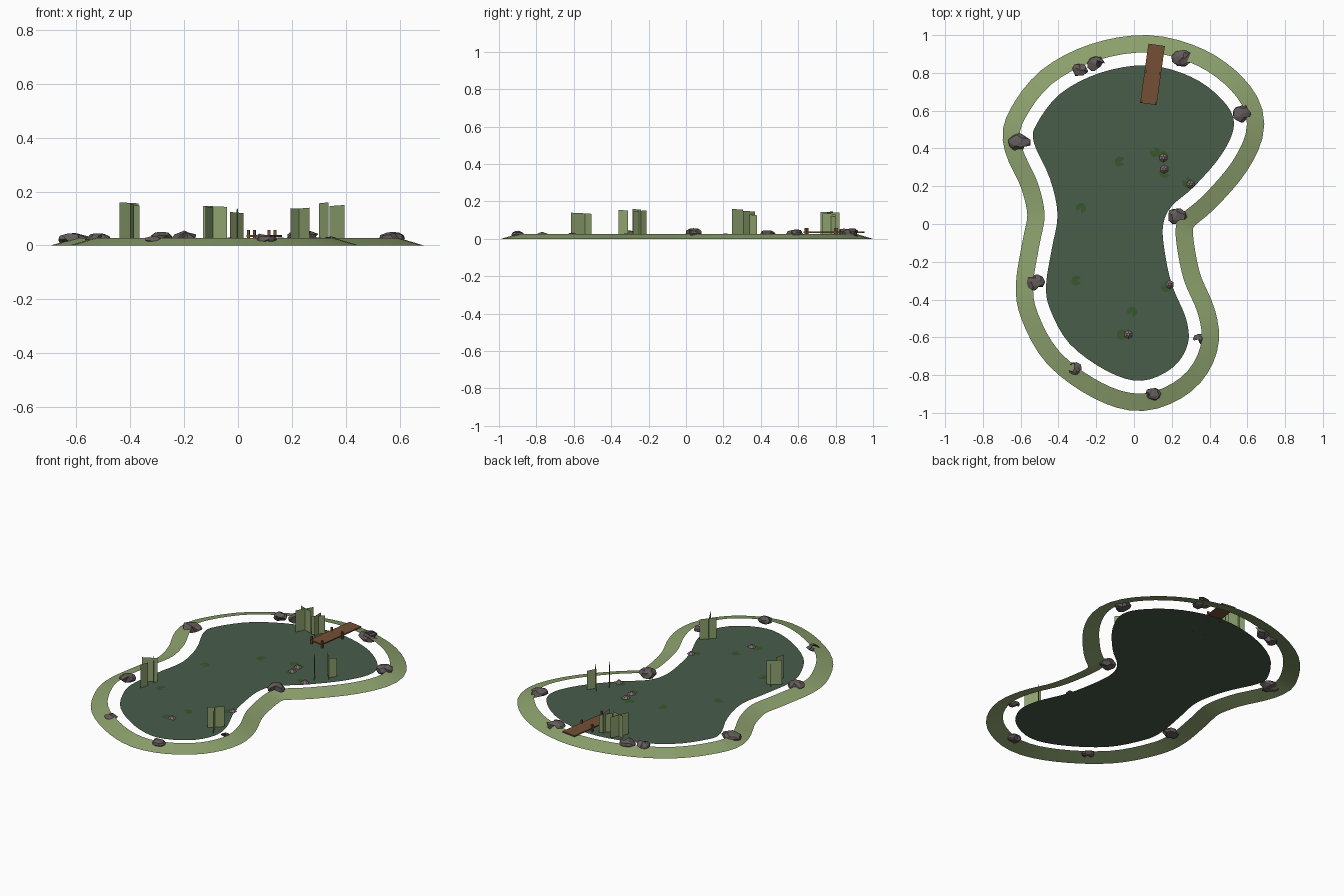
import bpy
import bmesh
import math
import random
from mathutils import Matrix, Vector

random.seed(4)
cube = bpy.data.objects.get("Cube")
if cube:
    bpy.data.objects.remove(cube)


def material(name, rgb):
    """Flat material from display colour values (0-255)."""
    linear = [((c / 255 + 0.055) / 1.055) ** 2.4 for c in rgb] + [1]
    mat = bpy.data.materials.new(name)
    mat.use_nodes = True
    mat.diffuse_color = linear
    mat.node_tree.nodes["Principled BSDF"].inputs["Base Color"].default_value = linear
    return mat


GRASS = material("grass green", (142, 162, 110))
WATER = material("pond water", (72, 92, 74))
LILY = material("lily leaf green", (55, 86, 43))
ROCK = material("rock grey", (98, 91, 89))
WOOD = material("wood brown", (116, 79, 53))
FLOWER = material("flower mauve", (132, 112, 114))


def finish(name, bm, mat):
    mesh = bpy.data.meshes.new(name)
    bm.to_mesh(mesh)
    bm.free()
    mesh.materials.append(mat)
    obj = bpy.data.objects.new(name, mesh)
    bpy.context.collection.objects.link(obj)
    return obj


def polygon(name, points, mat):
    bm = bmesh.new()
    bm.faces.new([bm.verts.new(p) for p in points])
    return finish(name, bm, mat)


def smooth_loop(points, steps):
    """Closed Catmull-Rom loop through the points."""
    loop = []
    n = len(points)
    for i in range(n):
        a, b, c, d = (Vector(points[(i + k) % n]) for k in (-1, 0, 1, 2))
        for s in range(steps):
            t = s / steps
            loop.append(0.5 * (2 * b + (c - a) * t + (2 * a - 5 * b + 4 * c - d) * t * t
                               + (3 * b - a - 3 * c + d) * t ** 3))
    return loop


# Shoreline, clockwise from the back
SHORE = [(.07, .84), (.30, .78), (.465, .66), (.53, .53), (.465, .37), (.32, .20),
         (.2, .095), (.155, 0), (.16, -.13), (.2, -.32), (.275, -.5), (.285, -.635),
         (.205, -.76), (.04, -.83), (-.14, -.78), (-.34, -.635), (-.445, -.45),
         (-.465, -.32), (-.435, -.13), (-.405, .05), (-.445, .24), (-.53, .43),
         (-.515, .53), (-.39, .69), (-.18, .80)]
WATER_Z = 0.013
shore = smooth_loop(SHORE, 4)


def offset(distance, z):
    result = []
    for i, p in enumerate(shore):
        along = shore[(i + 1) % len(shore)] - shore[i - 1]
        normal = Vector((-along.y, along.x)).normalized()
        result.append((p + normal * distance).to_3d() + Vector((0, 0, z)))
    return result


# Water surface
polygon("water_surface", offset(0, WATER_Z)[::-1], WATER)

# Sloping bank around the water, with a gap in between
bm = bmesh.new()
inner = [bm.verts.new(p) for p in offset(0.068, 0.027)]
outer = [bm.verts.new(p) for p in offset(0.16, 0)]
for i in range(len(inner)):
    bm.faces.new((inner[i - 1], outer[i - 1], outer[i], inner[i]))
bmesh.ops.recalc_face_normals(bm, faces=bm.faces)
if sum(f.normal.z for f in bm.faces) < 0:
    bmesh.ops.reverse_faces(bm, faces=bm.faces)
bank = finish("grass_bank", bm, GRASS)
for face in bank.data.polygons:
    face.use_smooth = True

# Rocks along the bank: x, y, radius in x, radius in y, top height
ROCKS = [(-.605, .43, .062, .05, .046), (-.285, .815, .046, .036, .05),
         (-.2, .845, .048, .044, .055), (.26, .88, .062, .046, .056),
         (.57, .585, .05, .05, .05), (.225, .04, .053, .047, .057),
         (.345, -.61, .032, .03, .033), (.1, -.9, .042, .035, .045),
         (-.315, -.765, .04, .035, .036), (-.52, -.31, .048, .046, .045)]
for i, (x, y, rx, ry, top) in enumerate(ROCKS):
    bm = bmesh.new()
    bmesh.ops.create_icosphere(bm, subdivisions=2, radius=1)
    bmesh.ops.rotate(bm, verts=bm.verts, matrix=Matrix.Rotation(i * 1.3, 3, "Z"))
    picked = random.sample(list(bm.verts), 20)
    bmesh.ops.dissolve_verts(bm, verts=picked[:14])
    low = 0.004
    for v in bm.verts:
        v.co *= random.uniform(0.92, 1.06)
        z = max(-0.75, min(0.95, v.co.z))
        v.co = (x + v.co.x * rx, y + v.co.y * ry, low + (z + 0.75) / 1.7 * (top - low))
    bmesh.ops.triangulate(bm, faces=bm.faces)
    finish(f"rock_{i + 1}", bm, ROCK)

# Reeds as upright leaf cards: start x, y, end x, y, top height
REEDS = [(-.44, -.285, -.37, -.24, .16), (-.40, -.36, -.385, -.31, .155),
         (-.42, -.21, -.365, -.28, .152),
         (.195, -.57, .262, -.505, .138), (.265, -.615, .22, -.53, .14),
         (.335, .245, .30, .305, .16), (.395, .305, .34, .37, .15),
         (.365, .34, .395, .38, .13),
         (-.13, .785, -.04, .755, .147), (-.12, .72, -.07, .82, .144),
         (-.03, .745, .02, .80, .124), (0, .73, -.005, .80, .137)]
for i, (x1, y1, x2, y2, top) in enumerate(REEDS):
    polygon(f"reed_{i + 1}", [(x1, y1, WATER_Z), (x2, y2, WATER_Z),
                              (x2, y2, top - 0.004), (x1, y1, top)], GRASS)

# Notched lily pads
PADS = [(-.075, .33), (.11, .38), (.155, .36), (.16, .27), (.28, .22), (-.28, .085),
        (-.305, -.3), (.17, -.335), (-.01, -.465), (-.065, -.585)]
for i, (x, y) in enumerate(PADS):
    turn = i * 2.1
    rim = [turn + 0.45 + k * (math.tau - 0.9) / 9 for k in range(10)]
    points = [(x, y, WATER_Z + 0.003)]
    points += [(x + 0.027 * math.cos(a), y + 0.027 * math.sin(a), WATER_Z + 0.003) for a in rim]
    polygon(f"lily_pad_{i + 1}", points, LILY)

# Small water flowers
FLOWERS = [(.155, .35), (.16, .29), (.30, .21), (.19, -.32), (-.03, -.585)]
for i, (x, y) in enumerate(FLOWERS):
    bm = bmesh.new()
    bmesh.ops.create_cone(bm, cap_ends=True, segments=6, radius1=0.023, radius2=0.008, depth=0.014,
                          matrix=Matrix.Translation((x, y, WATER_Z + 0.01)))
    finish(f"water_flower_{i + 1}", bm, FLOWER)

# Wooden jetty: deck and four posts
JETTY = Matrix.Translation((.098, .792, 0)) @ Matrix.Rotation(math.radians(-8), 4, "Z")


def jetty_box(name, centre, size):
    bm = bmesh.new()
    bmesh.ops.create_cube(bm, size=1, matrix=JETTY @ Matrix.Translation(centre)
                          @ Matrix.Diagonal((*size, 1)))
    finish(name, bm, WOOD)


jetty_box("jetty_deck", (0, 0, .035), (.088, .316, .007))
for side, label in ((-1, "right"), (1, "left")):
    for y, place in ((-.15, "front"), (.01, "middle")):
        jetty_box(f"jetty_post_{place}_{label}", (side * .039, y, .034), (.01, .01, .046))
